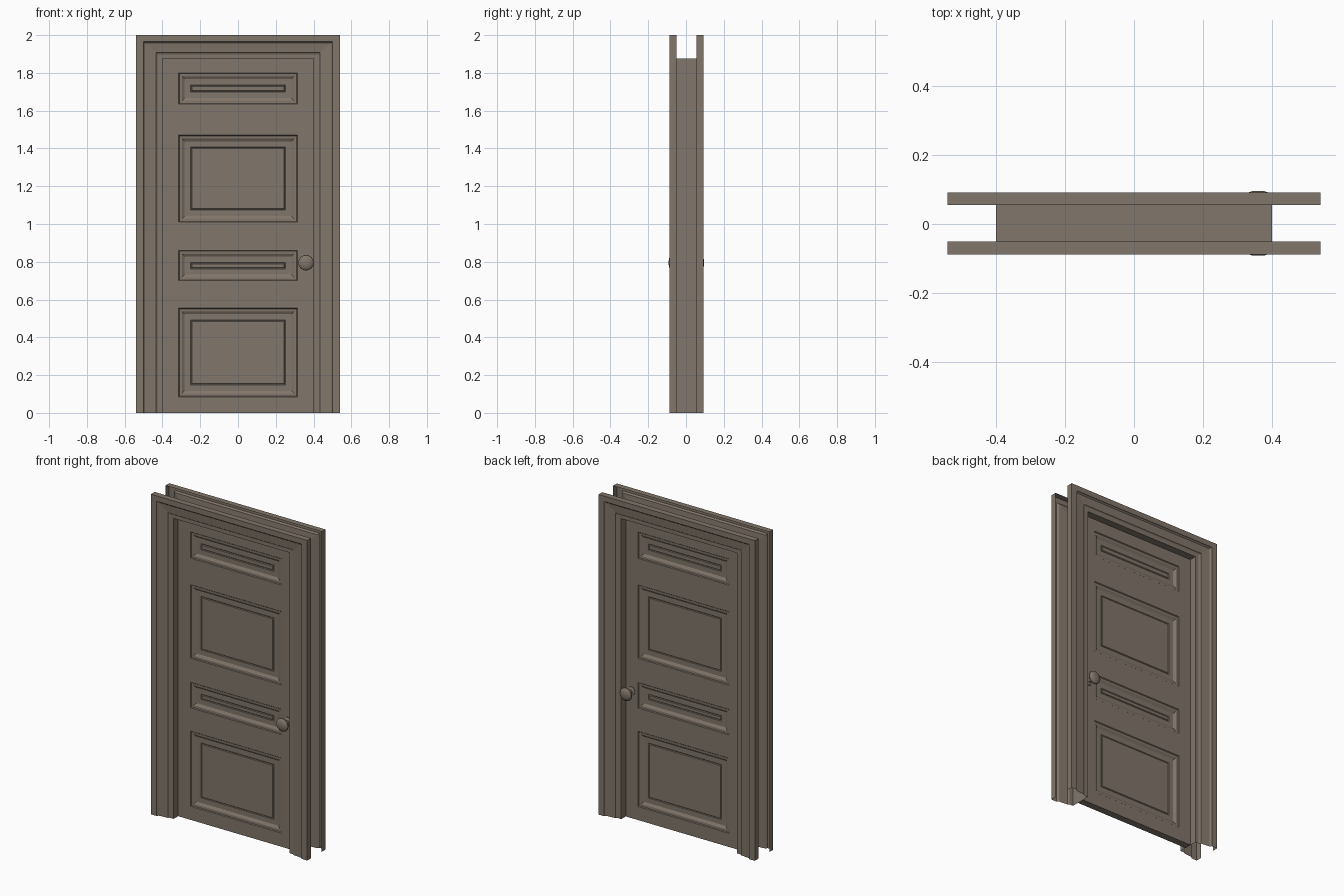
import bpy, bmesh, math
from mathutils import Matrix, Vector

if "Cube" in bpy.data.objects:
    bpy.data.objects.remove(bpy.data.objects["Cube"])

paint = bpy.data.materials.new("taupe paint")
paint.use_nodes = True
colour = (0.22, 0.18, 0.145, 1)
paint.diffuse_color = colour
paint.node_tree.nodes["Principled BSDF"].inputs["Base Color"].default_value = colour

MID = 0.002           # middle of the wall in y
HALF_WALL = 0.053
CASING_W = 0.14


def finish(bm, name, smooth=False):
    bmesh.ops.recalc_face_normals(bm, faces=bm.faces)
    mesh = bpy.data.meshes.new(name)
    bm.to_mesh(mesh)
    bm.free()
    mesh.materials.append(paint)
    obj = bpy.data.objects.new(name, mesh)
    bpy.context.collection.objects.link(obj)
    if smooth:
        bpy.ops.object.select_all(action="DESELECT")
        obj.select_set(True)
        bpy.context.view_layer.objects.active = obj
        bpy.ops.object.shade_smooth_by_angle(angle=math.radians(35))
    return obj


def sweep_frame(name, profile):
    """Run a section of (distance in from outer edge, y) up, across and down."""
    bm = bmesh.new()
    rows = []
    for off, y in profile:
        x, z = 0.54 - off, 2 - off * 0.88
        rows.append([bm.verts.new(p) for p in
                     ((-x, y, 0), (-x, y, z), (x, y, z), (x, y, 0))])
    for a, b in zip(rows, rows[1:]):
        for i in range(3):
            bm.faces.new((a[i], a[i + 1], b[i + 1], b[i]))
    return finish(bm, name)


# Moulded casings: open at the wall side, stepping down towards the opening
section = [(0, 0), (0, 0.037), (0.039, 0.037), (0.042, 0.031), (0.048, 0.026),
           (0.105, 0.021), (0.109, 0.016), (0.116, 0.013), (CASING_W, 0.013),
           (CASING_W, 0)]
for side, label in ((-1, "front"), (1, "back")):
    sweep_frame(label + "_casing",
                [(off, MID + side * (HALF_WALL + d)) for off, d in section])

# Jamb lining between the casings
sweep_frame("jamb", [(CASING_W, MID - HALF_WALL), (CASING_W, MID + HALF_WALL)])

# Door leaf with four recessed panels on each face
DOOR_T = 0.044
DOOR_H = 1.876
PANEL_X = 0.315
panels = [(0.085, 0.555), (0.70, 0.86), (1.01, 1.47), (1.635, 1.80)]
bm = bmesh.new()
bmesh.ops.create_cube(bm, size=1, matrix=Matrix.Translation((0, MID, DOOR_H / 2))
                      @ Matrix.Diagonal((0.799, DOOR_T, DOOR_H, 1)))
cuts = [((s * PANEL_X, 0, 0), (1, 0, 0)) for s in (-1, 1)]
cuts += [((0, 0, z), (0, 0, 1)) for pair in panels for z in pair]
for point, normal in cuts:
    bmesh.ops.bisect_plane(bm, geom=bm.verts[:] + bm.edges[:] + bm.faces[:],
                           plane_co=point, plane_no=normal)
bm.normal_update()


def is_panel(face):
    c = face.calc_center_median()
    return (abs(face.normal.y) > 0.9 and abs(c.x) < PANEL_X
            and any(lo < c.z < hi for lo, hi in panels))


fields = [f for f in bm.faces if is_panel(f)]
# moulding steps: width inwards, depth along the face normal
for width, depth in ((0.004, -0.005), (0.014, -0.001), (0.004, -0.003), (0.010, -0.006),
                     (0.031, 0), (0.004, -0.003), (0.004, 0.004)):
    bmesh.ops.inset_individual(bm, faces=fields, thickness=width, depth=depth,
                               use_even_offset=True)
finish(bm, "door_leaf")

# Turned knobs: (radius, distance out from the door face)
knob = [(0.026, 0), (0.026, 0.004), (0.020, 0.007), (0.011, 0.010), (0.010, 0.032),
        (0.016, 0.040), (0.034, 0.046), (0.041, 0.053), (0.040, 0.059),
        (0.032, 0.066), (0.018, 0.071), (0, 0.072)]
for side, label in ((-1, "front"), (1, "back")):
    bm = bmesh.new()
    start = MID + side * DOOR_T / 2
    verts = [bm.verts.new((0.36 + r, start + side * d, 0.795)) for r, d in knob]
    edges = [bm.edges.new(pair) for pair in zip(verts, verts[1:])]
    bmesh.ops.spin(bm, geom=verts + edges, cent=Vector((0.36, 0, 0.795)),
                   axis=(0, 1, 0), angle=2 * math.pi, steps=24)
    bmesh.ops.remove_doubles(bm, verts=bm.verts, dist=0.0002)
    finish(bm, label + "_knob", smooth=True)
